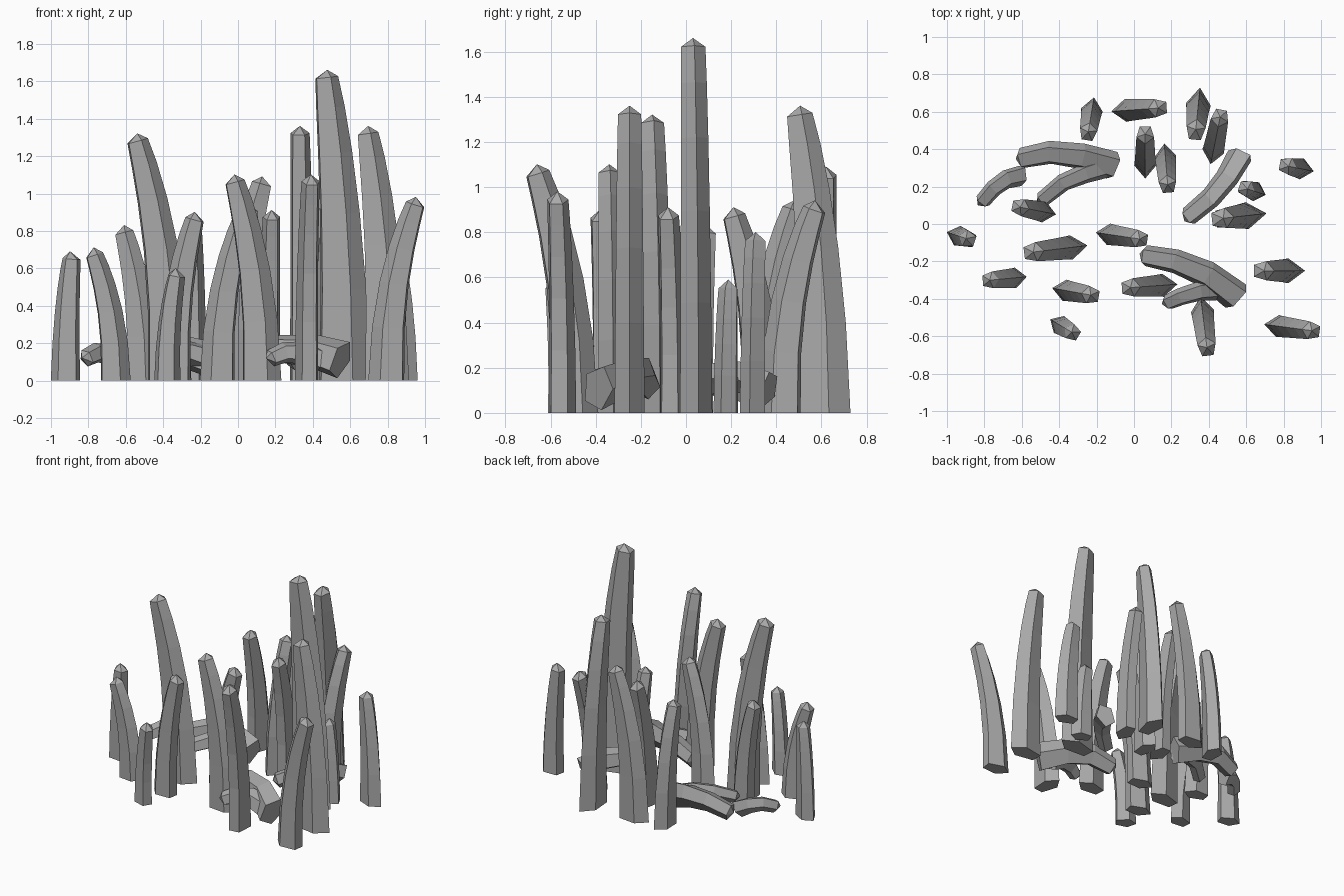
import bpy, math
from mathutils import Vector

mat = bpy.data.materials.new("stone_grey")
mat.diffuse_color = (0.4, 0.4, 0.4, 1)


def sweep(name, pts, outer, w, d, tip):
    """Five-sided tapered horn along pts; ridge faces `outer`, ends in a low point."""
    pts = [Vector(p) for p in pts]
    outer = Vector(outer).normalized()
    n = len(pts)
    verts, faces = [], []
    for i, p in enumerate(pts):
        t = i / (n - 1)
        tan = (pts[min(i + 1, n - 1)] - pts[max(i - 1, 0)]).normalized()
        if i == 0 and tip > 0.035:
            tan = Vector((0, 0, 1))          # standing horns have a level foot
        side = tan.cross(outer).normalized()
        nor = side.cross(tan)
        a = (w[0] + (w[1] - w[0]) * t) / 1.81
        b = (d[0] + (d[1] - d[0]) * t) / 1.90
        for k in range(5):
            ang = math.tau * k / 5
            verts.append(p + nor * a * math.cos(ang) + side * b * math.sin(ang))
    for i in range(n - 1):
        for k in range(5):
            k2 = (k + 1) % 5
            faces.append((i * 5 + k, i * 5 + k2, i * 5 + 5 + k2, i * 5 + 5 + k))
    # foot cap and pointed end
    faces.append((4, 3, 2, 1, 0))
    end = (pts[-1] - pts[-2]).normalized()
    verts.append(pts[-1] + end * tip + nor * 0.012)
    top = (n - 1) * 5
    faces += [(top + k, top + (k + 1) % 5, n * 5) for k in range(5)]
    me = bpy.data.meshes.new(name)
    me.from_pydata(verts, [], faces)
    me.materials.append(mat)
    me.update()
    ob = bpy.data.objects.new(name, me)
    bpy.context.collection.objects.link(ob)


# standing horns: foot x, foot y, tip x, tip y, height
standing = [
    (-.23, .58, -.245, .49, .90), (.34, .60, .33, .50, 1.37),
    (.43, .42, .46, .57, .95), (.06, .345, .06, .48, .95),
    (.17, .33, .18, .21, .92), (-.01, .61, .13, .62, 1.10),
    (-.105, -.06, .03, -.08, .92), (.12, -.33, -.02, -.34, 1.11),
    (.37, -.50, .39, -.66, 1.11), (.80, -.55, .95, -.57, .99),
    (.785, -.25, .69, -.25, 1.37), (.87, .30, .82, .31, .81),
    (.63, .18, .60, .19, .60), (.56, .04, .47, .03, 1.67),
    (-.51, .07, -.61, .09, .84), (-.375, -.13, -.54, -.15, 1.33),
    (-.92, -.07, -.89, -.08, .70), (-.66, -.29, -.77, -.30, .72),
    (-.38, -.55, -.33, -.58, .61), (-.34, -.36, -.23, -.38, .91),
]
for i, (bx, by, tx, ty, h) in enumerate(standing):
    lean = Vector((tx - bx, ty - by, 0))
    path = []
    for t in (0, .3, .55, .75, .9, 1):
        q = lean * t ** 2.2
        path.append((bx + q.x, by + q.y, (h - .05) * t))
    w = (.07 + .12 * h, .07 + .03 * h)
    d = (.085 + .035 * h, .075 + .02 * h)
    sweep(f"standing_horn_{i + 1}", path, -lean, w, d, .04)

# fallen horns: path from thick foot to tip, ridge direction, foot size, tip size
fallen = [
    ([(-.11, .31, .10), (-.28, .36, .15), (-.45, .38, .16), (-.60, .35, .11)],
     (.1, .4, 1), .19, .12),
    ([(-.13, .31, .11), (-.26, .27, .15), (-.38, .22, .15), (-.49, .13, .11)],
     (-.3, .4, 1), .14, .09),
    ([(-.60, .26, .10), (-.68, .24, .14), (-.75, .19, .15), (-.81, .12, .12)],
     (-.3, .4, 1), .13, .09),
    ([(.57, .37, .11), (.50, .25, .16), (.41, .14, .16), (.29, .04, .11)],
     (.4, -.4, 1), .16, .11),
    ([(.55, -.39, .11), (.39, -.27, .16), (.22, -.20, .17), (.06, -.17, .12)],
     (.3, .4, 1), .20, .12),
    ([(.45, -.35, .11), (.35, -.36, .15), (.25, -.39, .15), (.18, -.42, .12)],
     (-.2, .4, 1), .14, .09),
]
for i, (path, ridge, w0, w1) in enumerate(fallen):
    sweep(f"fallen_horn_{i + 1}", path, ridge, (w0, w1), (w0 * .75, w1 * .9), .03)
